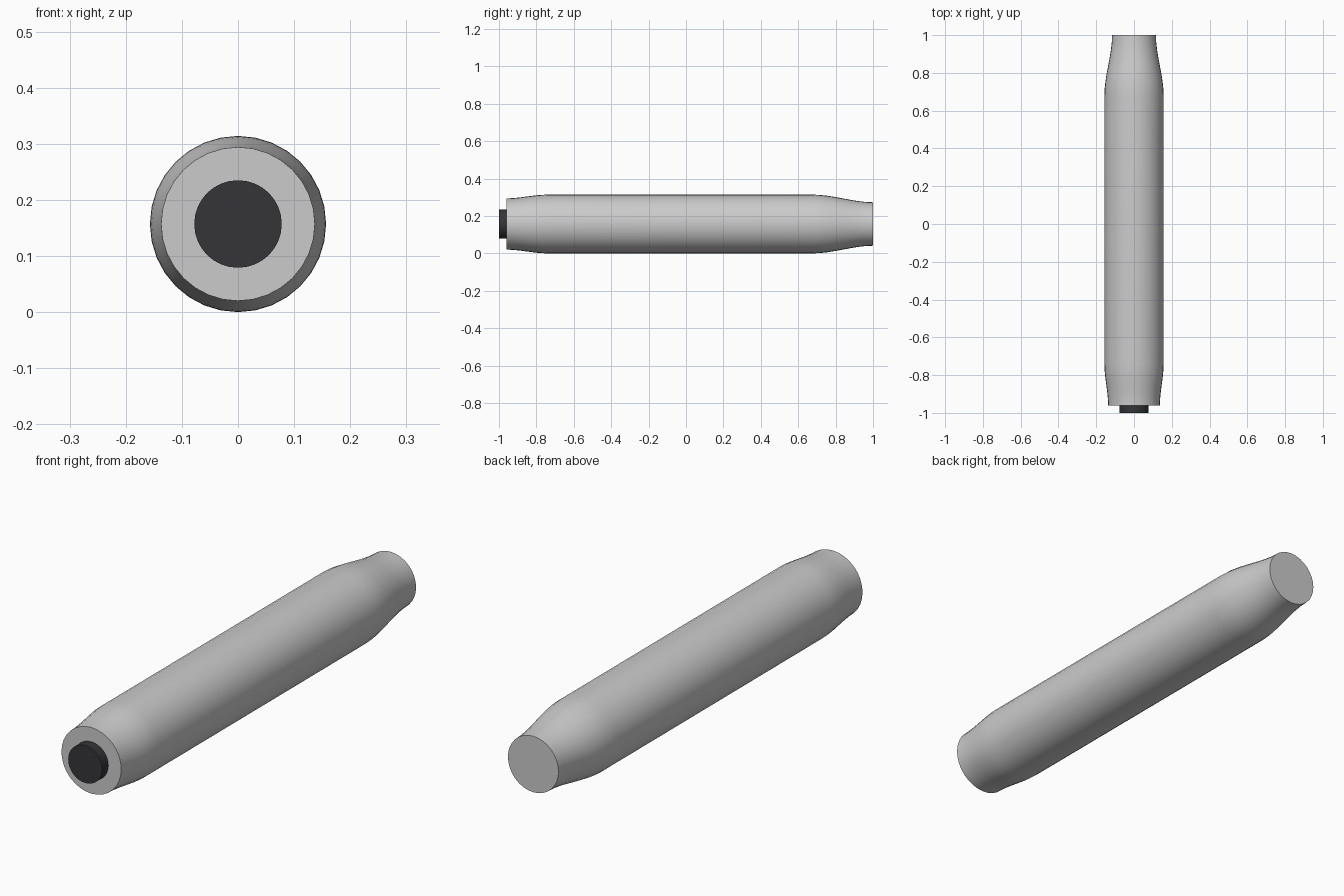
import bpy, bmesh, math

if "Cube" in bpy.data.objects:
    bpy.data.objects.remove(bpy.data.objects["Cube"])

R = 0.157      # body radius, also height of the axis
SIDES = 32


def lathe_y(name, profile):
    """Closed solid of revolution about the y axis; profile is (y, radius)."""
    bm = bmesh.new()
    rings = []
    for y, r in profile:
        rings.append([bm.verts.new((r * math.cos(2 * math.pi * i / SIDES), y,
                                    R + r * math.sin(2 * math.pi * i / SIDES)))
                      for i in range(SIDES)])
    for a, b in zip(rings, rings[1:]):
        for i in range(SIDES):
            j = (i + 1) % SIDES
            bm.faces.new((a[i], a[j], b[j], b[i]))
    bm.faces.new(rings[0])
    bm.faces.new(rings[-1])
    bmesh.ops.recalc_face_normals(bm, faces=bm.faces)
    mesh = bpy.data.meshes.new(name)
    bm.to_mesh(mesh)
    bm.free()
    obj = bpy.data.objects.new(name, mesh)
    bpy.context.collection.objects.link(obj)
    bpy.ops.object.select_all(action='DESELECT')
    obj.select_set(True)
    bpy.context.view_layer.objects.active = obj
    bpy.ops.object.shade_smooth_by_angle(angle=math.radians(35))
    return obj


def s_curve(y0, r0, y1, r1, steps=8):
    """Smooth S-shaped taper between two radii."""
    pts = []
    for k in range(steps + 1):
        t = k / steps
        pts.append((y0 + (y1 - y0) * t, r0 + (r1 - r0) * t * t * (3 - 2 * t)))
    return pts


# Barrel with a short taper in front and a longer one at the back
lathe_y("barrel", s_curve(-0.96, 0.137, -0.74, R) + s_curve(0.68, R, 1.0, 0.116))

# Dark plug in the front end
plug = lathe_y("front_plug", [(-1.0, 0.078), (-0.94, 0.078)])
dark = bpy.data.materials.new("dark_plastic")
dark.diffuse_color = (0.035, 0.035, 0.04, 1)
dark.use_nodes = True
dark.node_tree.nodes["Principled BSDF"].inputs["Base Color"].default_value = dark.diffuse_color
plug.data.materials.append(dark)
